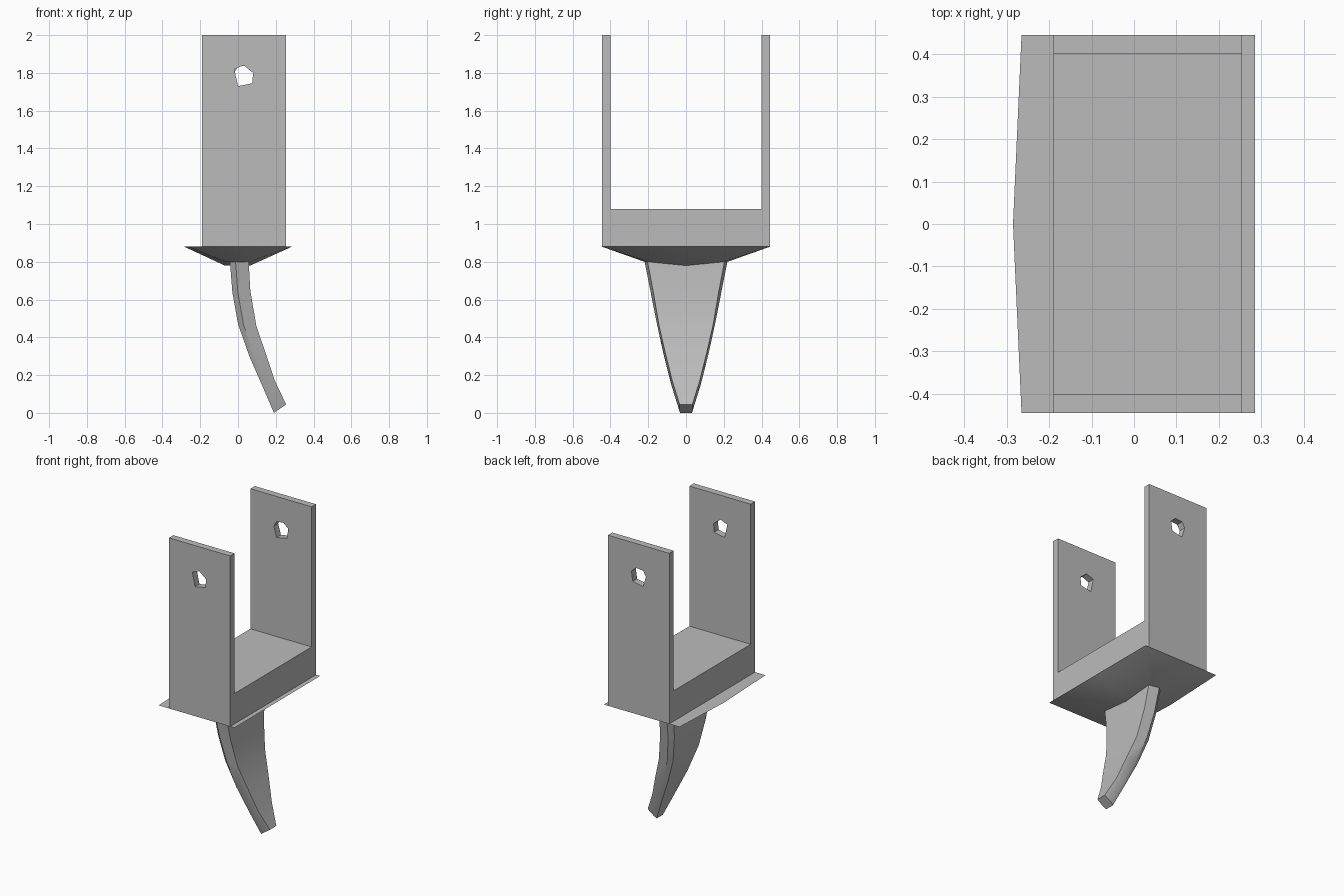
import bpy, bmesh
from math import radians
from mathutils import Vector

if "Cube" in bpy.data.objects:
    bpy.data.objects.remove(bpy.data.objects["Cube"], do_unlink=True)

grey = bpy.data.materials.new("plain grey")
grey.use_nodes = True
grey.diffuse_color = (0.5, 0.5, 0.5, 1)
grey.node_tree.nodes["Principled BSDF"].inputs["Base Color"].default_value = (0.5, 0.5, 0.5, 1)


def loft(name, rings, smooth=False):
    """Skin a list of matching point rings and cap both ends."""
    bm = bmesh.new()
    loops = [[bm.verts.new(p) for p in ring] for ring in rings]
    for a, b in zip(loops, loops[1:]):
        for i in range(len(a)):
            j = (i + 1) % len(a)
            bm.faces.new((a[i], a[j], b[j], b[i]))
    bm.faces.new(loops[0])
    bm.faces.new(loops[-1])
    bmesh.ops.recalc_face_normals(bm, faces=bm.faces)
    mesh = bpy.data.meshes.new(name)
    bm.to_mesh(mesh)
    bm.free()
    mesh.materials.append(grey)
    if smooth:
        mesh.shade_smooth()
        mesh.set_sharp_from_angle(angle=radians(35))
    obj = bpy.data.objects.new(name, mesh)
    bpy.context.collection.objects.link(obj)
    return obj


# U-shaped bracket: side profile swept across the width
half = [(0.445, 0.88), (0.445, 2), (0.4, 2), (0.4, 1.08)]
profile = half + [(-y, z) for y, z in reversed(half)]
bracket = loft("bracket", [[(x, y, z) for y, z in profile] for x in (-0.19, 0.255)])

# Rough bolt holes, one through each arm
front_hole = [(-0.02, 1.82), (0.03, 1.84), (0.08, 1.80), (0.075, 1.745), (0.0, 1.73)]
back_hole = [(-0.02, 1.80), (0.0, 1.835), (0.05, 1.84), (0.085, 1.81),
             (0.075, 1.745), (0.0, 1.73)]
for name, outline, y in (("front_hole_cutter", front_hole, -0.42),
                         ("back_hole_cutter", back_hole, 0.42)):
    cutter = loft(name, [[(x, y + d, z) for x, z in outline] for d in (-0.1, 0.1)])
    cutter.hide_render = True
    cutter.hide_viewport = True
    cutter.display_type = 'WIRE'
    cut = bracket.modifiers.new(name, 'BOOLEAN')
    cut.operation = 'DIFFERENCE'
    cut.solver = 'EXACT'
    cut.object = cutter

# Flared collar narrowing from the bracket to the claw
rim = [(0.285, -0.445), (0.285, 0), (0.285, 0.445), (0, 0.445),
       (-0.265, 0.445), (-0.285, 0), (-0.265, -0.445), (0, -0.445)]
neck = [(0.06, -0.2, 0.8), (0.065, 0, 0.78), (0.06, 0.2, 0.8), (0, 0.22, 0.8),
        (-0.07, 0.2, 0.8), (-0.07, 0, 0.78), (-0.07, -0.2, 0.8), (0, -0.22, 0.8)]
loft("collar", [[(x, y, 0.88) for x, y in rim], neck], smooth=True)

# Curved claw: outer edge (x, z), inner edge (x, z), half width
sections = [(-0.045, 0.83, 0.055, 0.83, 0.225), (-0.03, 0.64, 0.065, 0.65, 0.188),
            (0.0, 0.47, 0.097, 0.46, 0.153), (0.06, 0.30, 0.145, 0.32, 0.118),
            (0.13, 0.14, 0.195, 0.17, 0.078), (0.19, 0, 0.255, 0.045, 0.036)]
rings = []
for xo, zo, xi, zi, w in sections:
    outer, inner = Vector((xo, 0, zo)), Vector((xi, 0, zi))
    side = [(inner, 0.93), (outer.lerp(inner, 0.3), 1), (outer, 0.87)]
    right = [p + Vector((0, -w * k, 0)) for p, k in side]
    left = [p + Vector((0, w * k, 0)) for p, k in reversed(side)]
    rings.append(right + left)
loft("claw", rings, smooth=True)
